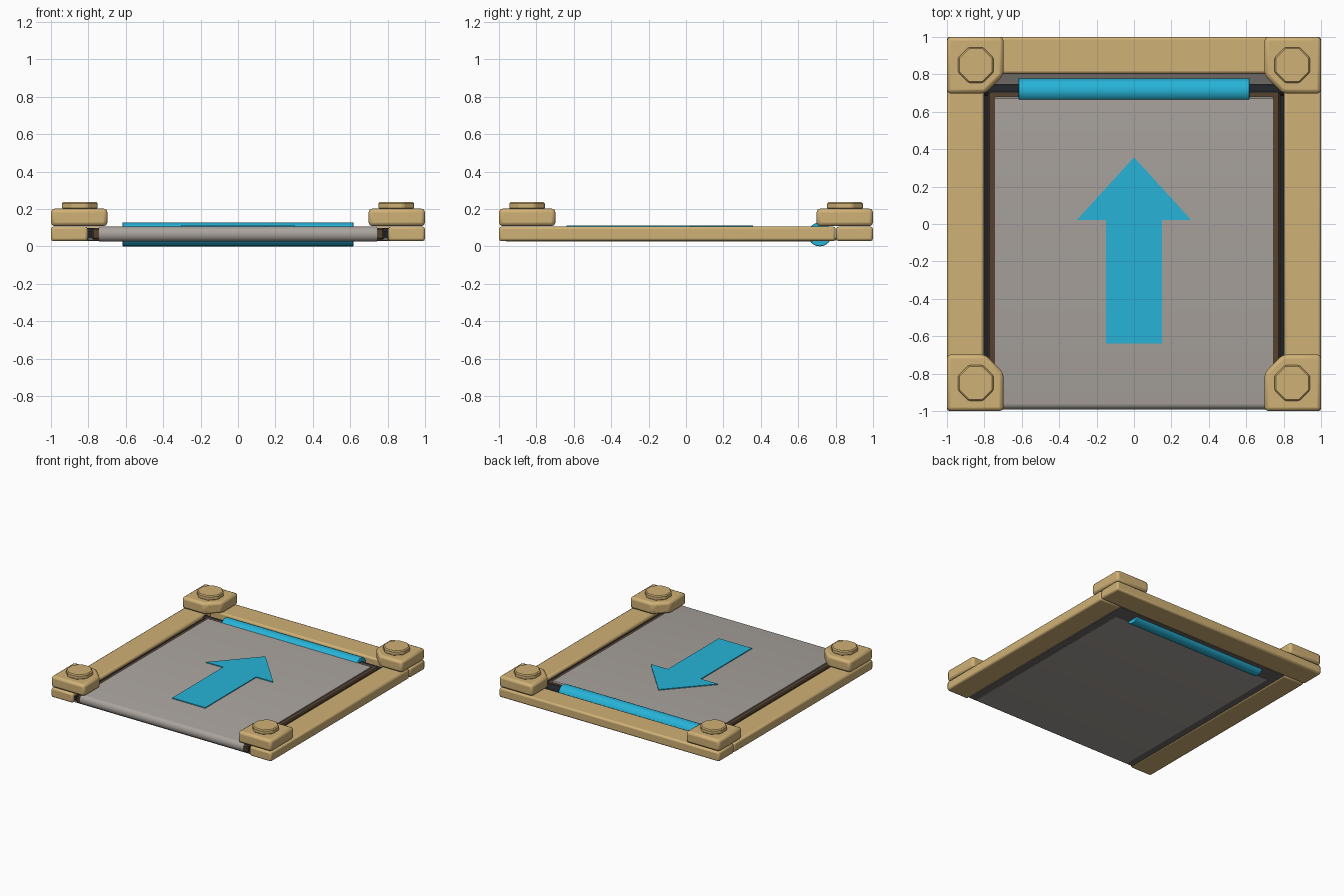
import bpy, bmesh, math
from mathutils import Matrix

if "Cube" in bpy.data.objects:
    bpy.data.objects.remove(bpy.data.objects["Cube"])


def material(name, color):
    m = bpy.data.materials.new(name)
    m.diffuse_color = (*color, 1)
    m.use_nodes = True
    m.node_tree.nodes["Principled BSDF"].inputs["Base Color"].default_value = m.diffuse_color
    return m


WOOD = material("wood", (0.63, 0.44, 0.18))
BLUE = material("blue", (0.02, 0.45, 0.68))
BROWN = material("dark_brown", (0.09, 0.055, 0.03))
BLACK = material("black", (0.015, 0.018, 0.022))
STONE = material("belt_grey", (0.40, 0.37, 0.34))
DARK = material("base_grey", (0.15, 0.14, 0.13))


def finish(name, bm, mat, bevel=0, segments=2):
    bmesh.ops.recalc_face_normals(bm, faces=bm.faces)
    me = bpy.data.meshes.new(name)
    bm.to_mesh(me)
    bm.free()
    ob = bpy.data.objects.new(name, me)
    bpy.context.collection.objects.link(ob)
    me.materials.append(mat)
    if bevel:
        mod = ob.modifiers.new("bevel", 'BEVEL')
        mod.width, mod.segments = bevel, segments
        mod.limit_method, mod.angle_limit = 'ANGLE', math.radians(30)
    return ob


def smooth(ob, angle=40):
    bpy.ops.object.select_all(action='DESELECT')
    ob.select_set(True)
    bpy.context.view_layer.objects.active = ob
    bpy.ops.object.shade_smooth_by_angle(angle=math.radians(angle))


def prism(name, pts, z0, z1, mat, bevel=0, segments=2, transform=None):
    bm = bmesh.new()
    face = bm.faces.new([bm.verts.new((x, y, z0)) for x, y in pts])
    ext = bmesh.ops.extrude_face_region(bm, geom=[face])
    top = [v for v in ext["geom"] if isinstance(v, bmesh.types.BMVert)]
    bmesh.ops.translate(bm, verts=top, vec=(0, 0, z1 - z0))
    if transform:
        bmesh.ops.transform(bm, matrix=transform, verts=bm.verts)
    return finish(name, bm, mat, bevel, segments)


def box(name, x0, x1, y0, y1, z0, z1, mat, bevel=0, segments=2):
    return prism(name, [(x0, y0), (x1, y0), (x1, y1), (x0, y1)], z0, z1, mat, bevel, segments)


def rod(name, y, z, radius, half, sides, mat, bevel=0):
    bm = bmesh.new()
    bmesh.ops.create_cone(bm, cap_ends=True, segments=sides, radius1=radius, radius2=radius,
                          depth=2 * half,
                          matrix=Matrix.Translation((0, y, z)) @ Matrix.Rotation(math.pi / 2, 4, 'Y'))
    return finish(name, bm, mat, bevel)


# wooden frame rails
smooth(box("back_rail", -1, 1, 0.803, 1, 0.028, 0.106, WOOD, 0.014))
for sx, side in ((-1, "left"), (1, "right")):
    x0, x1 = sorted((sx * 0.803, sx))
    smooth(box(side + "_rail", x0, x1, -1, 0.8, 0.028, 0.106, WOOD, 0.014))

# corner blocks with chamfered inner corner, and octagonal pegs
R = 0.095 / math.cos(math.pi / 8)
for sx, side in ((-1, "left"), (1, "right")):
    for sy, end in ((-1, "front"), (1, "back")):
        outline = [(0.698, 1), (1, 1), (1, 0.698), (0.795, 0.698), (0.698, 0.795)]
        smooth(prism(f"{end}_{side}_block", [(sx * x, sy * y) for x, y in outline],
                     0.108, 0.202, WOOD, 0.02))
        peg = [(sx * 0.846 + R * math.cos((i + 0.5) * math.pi / 4),
                sy * 0.85 + R * math.sin((i + 0.5) * math.pi / 4)) for i in range(8)]
        prism(f"{end}_{side}_peg", peg, 0.198, 0.238, WOOD, 0.008, 1)

# base plate and brown backing under the belt
box("base_plate", -0.803, 0.803, -0.975, 0.805, 0.03, 0.045, DARK)
box("belt_backing", -0.78, 0.78, -0.985, 0.71, 0.036, 0.097, BROWN, 0.008, 1)

# belt slab with rounded front nose, profile in the y-z plane extruded along x
nose = [(-0.96 - 0.032 * math.sin(a), 0.066 - 0.039 * math.cos(a))
        for a in (math.pi * i / 8 for i in range(9))]
profile = nose + [(0.67, 0.105), (0.678, 0.098), (0.678, 0.027)]
axes = Matrix(((0, 0, 1, 0), (1, 0, 0, 0), (0, 1, 0, 0), (0, 0, 0, 1)))
smooth(prism("belt", profile, -0.742, 0.742, STONE, transform=axes))

# blue roller on its axle
smooth(rod("roller", 0.715, 0.064, 0.064, 0.618, 24, BLUE, 0.004))
smooth(rod("axle", 0.715, 0.067, 0.03, 0.805, 16, BLACK))

# dark end caps in the side gaps
for sx, side in ((-1, "left"), (1, "right")):
    x0, x1 = sorted((sx * 0.778, sx * 0.803))
    box(side + "_gap_filler", x0, x1, -0.975, 0.70, 0.036, 0.08, BLACK)

# direction arrow
prism("arrow", [(-0.15, -0.64), (0.15, -0.64), (0.15, 0.022), (0.305, 0.022),
                (0, 0.357), (-0.305, 0.022), (-0.15, 0.022)], 0.1, 0.112, BLUE)
